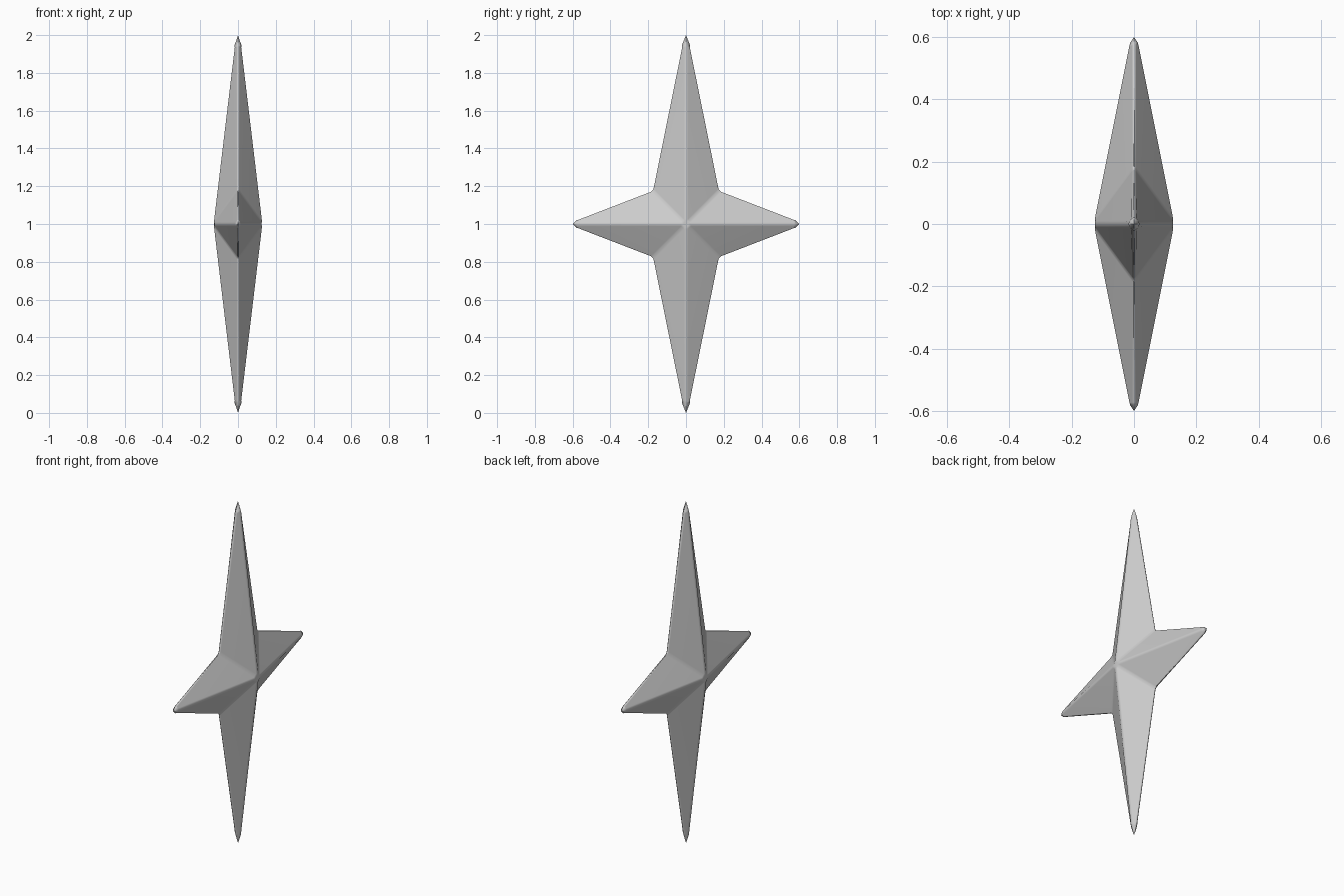
import bpy, bmesh, math
from mathutils import Vector

if "Cube" in bpy.data.objects:
    bpy.data.objects.remove(bpy.data.objects["Cube"])

HALF_DEPTH = 0.133   # ridge peak at the centre
VALLEY = 0.18        # inner corners between arms

bm = bmesh.new()
mid = Vector((0, 0, 1))
peaks = {s: bm.verts.new(mid + Vector((s * HALF_DEPTH, 0, 0))) for s in (-1, 1)}

# inner corners, one after each arm going round
dirs = [Vector((0, 0, 1)), Vector((0, 1, 0)), Vector((0, 0, -1)), Vector((0, -1, 0))]
valleys = [bm.verts.new(mid + (dirs[i] + dirs[(i + 1) % 4]) * VALLEY) for i in range(4)]

# arms: shoulder distance, tip distance, shoulder half width, shoulder half depth
long_arm = (0.935, 1.0, 0.026, 0.022)
short_arm = (0.572, 0.6, 0.028, 0.019)
long_edges = []
for i, d in enumerate(dirs):
    shoulder, reach, w, h = (long_arm, short_arm)[i % 2]
    tip = bm.verts.new(mid + d * reach)
    ridge = {s: bm.verts.new(mid + d * shoulder + Vector((s * h, 0, 0))) for s in (-1, 1)}
    for side in (-1, 1):
        lateral = dirs[(i + side) % 4]
        valley = valleys[i] if side == 1 else valleys[i - 1]
        rim = bm.verts.new(mid + d * shoulder + lateral * w)
        for s in (-1, 1):
            bm.faces.new((peaks[s], valley, rim, ridge[s]))
            bm.faces.new((ridge[s], rim, tip))
            long_edges += [(peaks[s], ridge[s]), (peaks[s], valley)]
        long_edges.append((valley, rim))

bmesh.ops.recalc_face_normals(bm, faces=bm.faces[:])

# soften ridges, rims and creases
edges = list({bm.edges.get(pair) for pair in long_edges})
bmesh.ops.bevel(bm, geom=edges, offset=0.012, offset_type='OFFSET', segments=3,
                profile=0.5, affect='EDGES', clamp_overlap=True)
bmesh.ops.recalc_face_normals(bm, faces=bm.faces[:])

mesh = bpy.data.meshes.new("four_point_star")
bm.to_mesh(mesh)
bm.free()
star = bpy.data.objects.new("four_point_star", mesh)
bpy.context.collection.objects.link(star)

# smooth shading, large facets kept flat
bpy.context.view_layer.objects.active = star
star.select_set(True)
bpy.ops.object.shade_smooth_by_angle(angle=math.radians(40))
weighted = star.modifiers.new("weighted_normals", 'WEIGHTED_NORMAL')
weighted.keep_sharp = True
